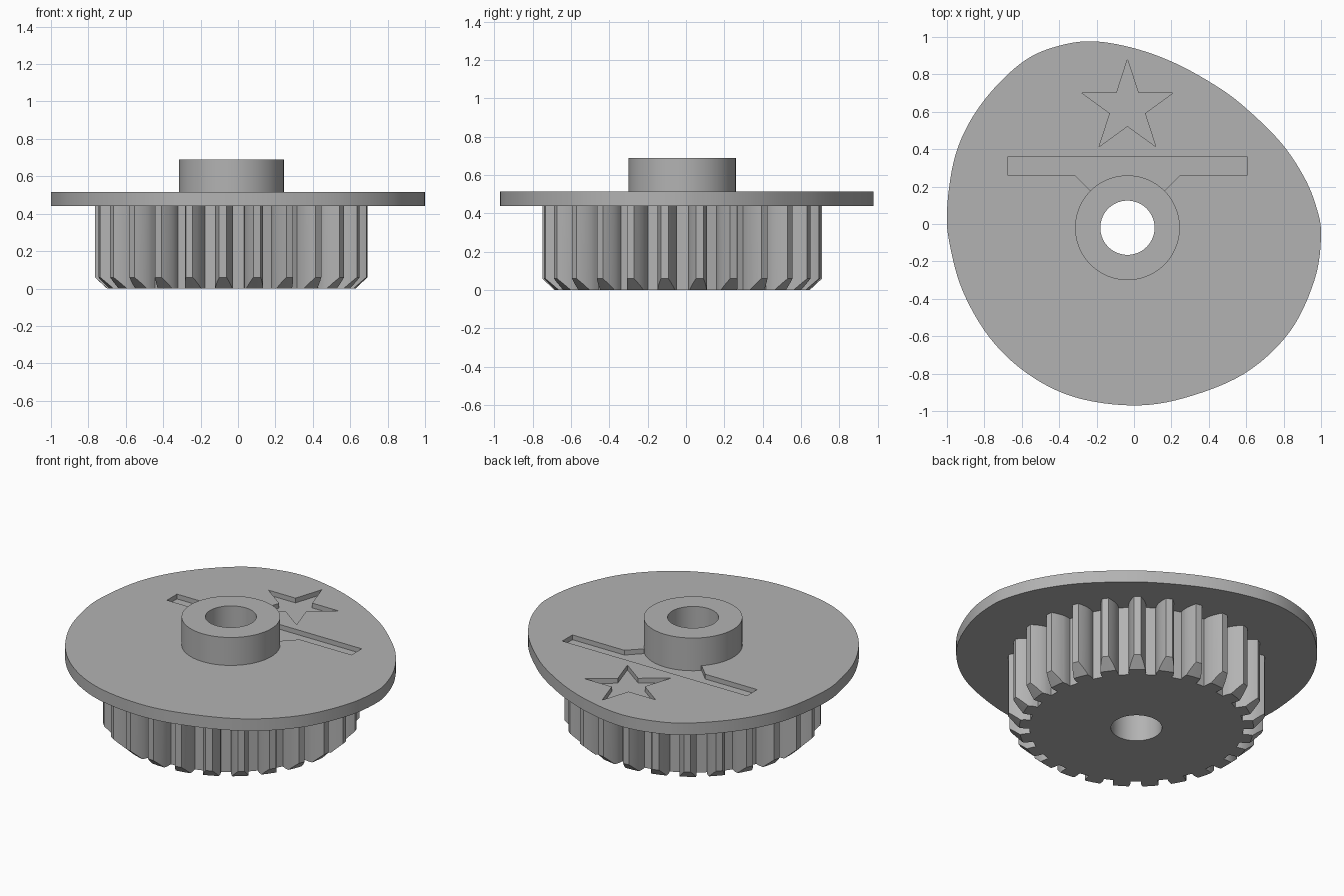
import bpy, bmesh, math
from mathutils import Vector

if "Cube" in bpy.data.objects:
    bpy.data.objects.remove(bpy.data.objects["Cube"])

AXIS = Vector((-0.035, -0.02))
PLATE_LOW, PLATE_TOP, FLOOR = 0.44, 0.515, 0.485
BORE, HUB = 0.145, 0.28

grey = bpy.data.materials.new("plain grey")
grey.use_nodes = True
GREY = (0.45, 0.45, 0.45, 1)
grey.diffuse_color = GREY
grey.node_tree.nodes["Principled BSDF"].inputs["Base Color"].default_value = GREY


def finish(name, bm):
    bmesh.ops.recalc_face_normals(bm, faces=bm.faces)
    mesh = bpy.data.meshes.new(name)
    bm.to_mesh(mesh)
    bm.free()
    mesh.materials.append(grey)
    obj = bpy.data.objects.new(name, mesh)
    bpy.context.collection.objects.link(obj)
    return obj


def prism(name, outline, low, high):
    """Extrude a closed plan outline between two heights."""
    bm = bmesh.new()
    face = bm.faces.new([bm.verts.new((p[0], p[1], low)) for p in outline])
    top = bmesh.ops.extrude_face_region(bm, geom=[face])["geom"]
    bmesh.ops.translate(bm, vec=(0, 0, high - low),
                        verts=[g for g in top if isinstance(g, bmesh.types.BMVert)])
    return finish(name, bm)


def lathe(name, profile, sides=96):
    """Turn a closed (radius, height) profile about the shaft axis."""
    bm = bmesh.new()
    rings = [[bm.verts.new((*(AXIS + polar(r, math.tau * i / sides)), z)) for r, z in profile]
             for i in range(sides)]
    n = len(profile)
    for i in range(sides):
        a, b = rings[i], rings[(i + 1) % sides]
        for j in range(n):
            k = (j + 1) % n
            bm.faces.new((a[j], b[j], b[k], a[k]))
    return finish(name, bm)


def polar(r, angle):
    return Vector((r * math.cos(angle), r * math.sin(angle)))


def combine(obj, other, operation):
    mod = obj.modifiers.new("cut", "BOOLEAN")
    mod.object, mod.operation, mod.solver = other, operation, "EXACT"
    bpy.context.view_layer.objects.active = obj
    bpy.ops.object.modifier_apply(modifier=mod.name)
    bpy.data.objects.remove(other)


def smooth_loop(points, steps=6):
    """Closed spline through the points."""
    pts = [Vector(p) for p in points]
    n, out = len(pts), []
    for i in range(n):
        a, b, c, d = (pts[(i + k) % n] for k in (-1, 0, 1, 2))
        for s in range(steps):
            t = s / steps
            out.append(0.5 * (2 * b + (c - a) * t + (2 * a - 5 * b + 4 * c - d) * t * t
                              + (3 * b - a - 3 * c + d) * t ** 3))
    return out


# Cam plate
cam_outline = smooth_loop([
    (-.25, .977), (-.46, .935), (-.61, .855), (-.77, .7), (-.89, .525), (-.965, .33),
    (-1, .07), (-.985, -.11), (-.915, -.36), (-.77, -.61), (-.57, -.8), (-.32, -.925),
    (-.01, -.97), (.27, -.93), (.59, -.8), (.83, -.58), (.965, -.3), (1, -.06),
    (.975, .09), (.91, .25), (.79, .43), (.62, .6), (.46, .725), (.22, .86), (-.02, .945)])
plate = prism("cam_plate", cam_outline, PLATE_LOW, PLATE_TOP)

# Engraved star
star_centre = Vector((AXIS.x, 0.622))
star = [star_centre + polar(0.0985 if i % 2 else 0.258, math.pi / 2 + i * math.pi / 5)
        for i in range(10)]
combine(plate, prism("star_cutter", star, FLOOR, 0.6), "DIFFERENCE")

# Engraved bar with a neck that runs into the hub
half = [(0.2, 0.18), (0.28, 0.26), (0.64, 0.26), (0.64, 0.36)]
bar = [(AXIS.x + x, y) for x, y in half] + [(AXIS.x - x, y) for x, y in reversed(half)]
combine(plate, prism("bar_cutter", bar, FLOOR, 0.6), "DIFFERENCE")

# Shaft bore through the plate
bore = [AXIS + polar(BORE, math.tau * i / 96) for i in range(96)]
combine(plate, prism("bore_cutter", bore, 0.3, 0.6), "DIFFERENCE")

# Hub
hub = lathe("hub", [(BORE, FLOOR), (HUB, FLOOR), (HUB, 0.69), (BORE, 0.69)])

# Spur gear with involute teeth
TEETH, TIP, ROOT, PITCH = 25, 0.73, 0.608, 0.676
base = PITCH * math.cos(math.radians(20))


def involute(r):
    a = math.acos(min(1, base / r))
    return math.tan(a) - a


def half_angle(r):
    return math.pi / (2 * TEETH) + involute(PITCH) - involute(max(r, base))


radii = [ROOT] + [base + (TIP - base) * i / 5 for i in range(6)]
gear_outline = []
for k in range(TEETH):
    mid = math.pi + math.tau * k / TEETH
    gear_outline += [AXIS + polar(r, mid - half_angle(r)) for r in radii]
    gear_outline += [AXIS + polar(r, mid + half_angle(r)) for r in reversed(radii)]
gear = prism("spur_gear", gear_outline, -0.1, 0.6)

# Turned blank gives the gear its bore and chamfered lower rim
blank = lathe("gear_blank", [(BORE, 0), (0.665, 0), (0.763, 0.09),
                             (0.763, PLATE_LOW), (BORE, PLATE_LOW)])
combine(gear, blank, "INTERSECT")

for obj in (plate, hub, gear):
    bpy.ops.object.select_all(action="DESELECT")
    obj.select_set(True)
    bpy.context.view_layer.objects.active = obj
    bpy.ops.object.shade_smooth_by_angle(angle=math.radians(25))
